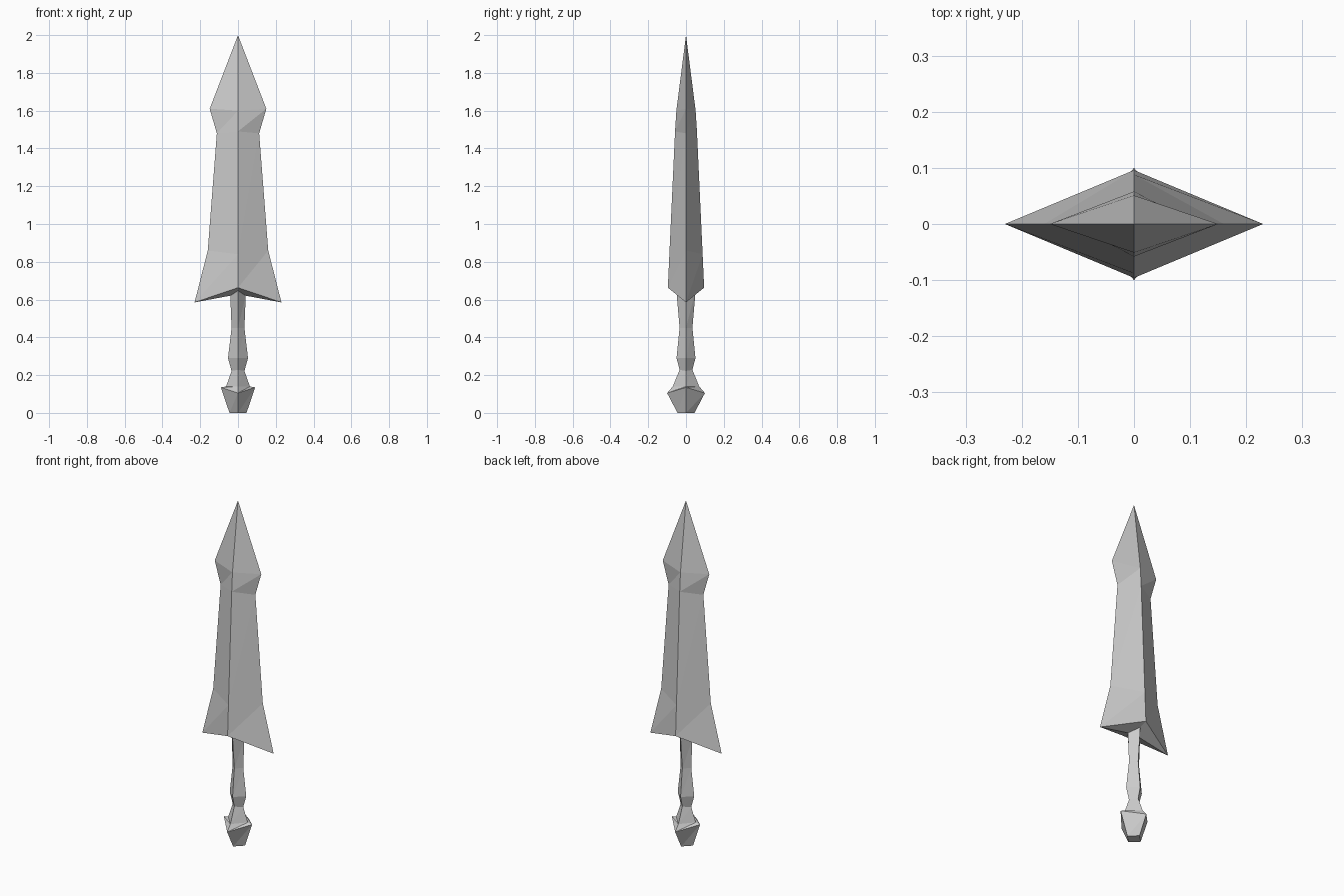
import bpy
import bmesh

if "Cube" in bpy.data.objects:
    bpy.data.objects.remove(bpy.data.objects["Cube"])


def diamond_loft(name, rings, start=None, end=None):
    """Loft four-sided rings (half_x, z_at_x, half_y, z_at_y);
    start/end are the heights of closing points on the axis."""
    bm = bmesh.new()
    loops = []
    for hx, zx, hy, zy in rings:
        pts = [(hx, 0, zx), (0, hy, zy), (-hx, 0, zx), (0, -hy, zy)]
        loops.append([bm.verts.new(p) for p in pts])
    for a, b in zip(loops, loops[1:]):
        for i in range(4):
            j = (i + 1) % 4
            # split each panel so that the facets stay flat
            bm.faces.new((a[i], a[j], b[j]))
            bm.faces.new((a[i], b[j], b[i]))
    for z, loop in ((start, loops[0]), (end, loops[-1])):
        if z is not None:
            c = bm.verts.new((0, 0, z))
            for i in range(4):
                bm.faces.new((loop[i], loop[(i + 1) % 4], c))
    bmesh.ops.recalc_face_normals(bm, faces=bm.faces)
    mesh = bpy.data.meshes.new(name)
    bm.to_mesh(mesh)
    bm.free()
    obj = bpy.data.objects.new(name, mesh)
    bpy.context.collection.objects.link(obj)
    return obj


# Blade: swept-back base corners, waist, flared shoulder and point
diamond_loft("blade", [
    (0.23, 0.585, 0.096, 0.663),
    (0.16, 0.86, 0.088, 0.84),
    (0.112, 1.48, 0.058, 1.49),
    (0.15, 1.61, 0.051, 1.60),
], start=0.628, end=2.0)

# Grip: waisted diamond bar running down into a narrow neck
diamond_loft("grip", [
    (0.034, 0.222, 0.034, 0.228),
    (0.053, 0.29, 0.05, 0.29),
    (0.034, 0.45, 0.034, 0.45),
    (0.041, 0.622, 0.051, 0.648),
])

# Pommel: collar flaring from the neck, ledge and tapered foot
diamond_loft("pommel", [
    (0.045, 0.0, 0.045, 0.0),
    (0.091, 0.135, 0.10, 0.105),
    (0.063, 0.14, 0.07, 0.14),
    (0.034, 0.222, 0.034, 0.228),
], start=0.0)
